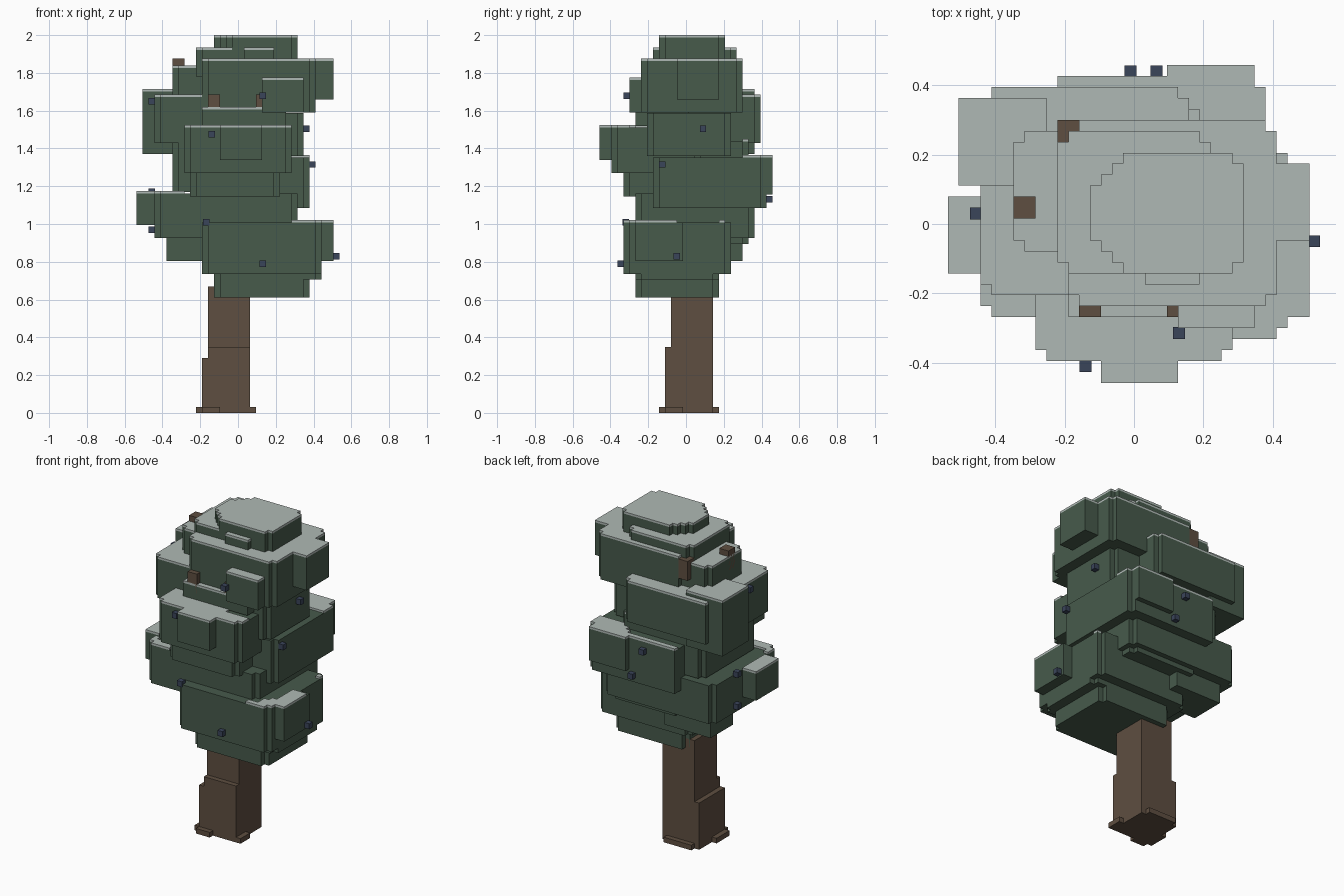
import bpy, bmesh

if "Cube" in bpy.data.objects:
    bpy.data.objects.remove(bpy.data.objects["Cube"])

V = 0.0316        # grid cell size
SNOW = 0.013      # frost thickness


def material(name, rgb):
    m = bpy.data.materials.new(name)
    m.diffuse_color = (*rgb, 1)
    m.use_nodes = True
    m.node_tree.nodes["Principled BSDF"].inputs["Base Color"].default_value = m.diffuse_color
    return m


GREEN = material("leaf green", (0.063, 0.103, 0.071))
WHITE = material("frosted top", (0.43, 0.485, 0.46))
BROWN = material("bark brown", (0.112, 0.077, 0.052))
BLUE = material("berry blue", (0.042, 0.058, 0.102))


def footprint(x0, x1, y0, y1, left=0, right=0):
    """Grid cells of a rectangle with stair-stepped corners on each half."""
    return {(i, j) for i in range(x0, x1) for j in range(y0, y1)
            if min(i - x0, x1 - 1 - i) + min(j - y0, y1 - 1 - j)
            >= (left if 2 * i < x0 + x1 else right)}


def add_object(name, bm, mat):
    me = bpy.data.meshes.new(name)
    bm.to_mesh(me)
    bm.free()
    me.materials.append(mat)
    bpy.context.collection.objects.link(bpy.data.objects.new(name, me))


def prism(name, cells, z0, z1, mat):
    """Extrude a set of grid cells between two heights."""
    bm = bmesh.new()
    verts = {}

    def vert(i, j):
        if (i, j) not in verts:
            verts[i, j] = bm.verts.new((i * V, (j + 0.5) * V, z1))
        return verts[i, j]

    for i, j in sorted(cells):
        bm.faces.new([vert(i, j), vert(i + 1, j), vert(i + 1, j + 1), vert(i, j + 1)])
    bmesh.ops.dissolve_limit(bm, angle_limit=0.01, verts=bm.verts[:], edges=bm.edges[:])
    ext = bmesh.ops.extrude_face_region(bm, geom=bm.faces[:])
    for v in ext["geom"]:
        if isinstance(v, bmesh.types.BMVert):
            v.co.z = z0
    bmesh.ops.recalc_face_normals(bm, faces=bm.faces[:])
    add_object(name, bm, mat)


clumps, cells = {}, {}


def clump(name, x0, x1, y0, y1, z0, z1, left=1, right=1):
    clumps[name] = (x0, x1, y0, y1, z0, z1)
    cells[name] = footprint(x0, x1, y0, y1, left, right)


def tuft(parent, side, start, end, depth):
    """Square block growing out of one side of a clump, level with its top."""
    x0, x1, y0, y1, z0, z1 = clumps[parent]
    box = {"left": (x0 - depth, x0 + 4, start, end),
           "right": (x1 - 4, x1 + depth, start, end),
           "front": (start, end, y0 - depth, y0 + 3),
           "back": (start, end, y1 - 3, y1 + depth)}[side]
    clump(f"{parent}_{side}_tuft", *box, z0 + 0.07, z1, 0, 0)


# Leaf clumps from the ground up: x and y in cells, heights in units
clump("bottom", -4, 12, -9, 5, 0.61, 0.80)
clump("bottom_right", 7, 14, -9, 5, 0.705, 0.80)
clump("low", -6, 14, -11, 7, 0.735, 1.02)
tuft("low", "right", -9, -1, 2)
tuft("low", "left", 2, 9, 6)
clump("wide", -14, 10, -9, 11, 0.925, 1.175)
tuft("wide", "left", -5, 2, 3)
clump("wide_under", -6, 9, 0, 10, 0.895, 1.0)
clump("back", -7, 12, -6, 13, 1.085, 1.365, 0, 1)
tuft("back", "back", 3, 11, 1)
clump("middle", -11, 7, -7, 10, 1.17, 1.45)
clump("front", -9, 9, -13, 2, 1.27, 1.525)
tuft("front", "front", -3, 4, 2)
clump("front_under", -8, 7, -11, 0, 1.145, 1.30)
clump("core", -6, 11, -7, 7, 1.36, 1.60)
clump("upper_left", -14, 5, -7, 12, 1.43, 1.685)
clump("upper_corner", -16, -8, 3, 11, 1.37, 1.715, 0, 0)
clump("front_ledge", -6, 8, -9, 0, 1.52, 1.62, 0, 0)
clump("upper", -6, 13, -8, 9, 1.59, 1.875)
tuft("upper", "right", -2, 5, 3)
clump("upper_front", 4, 11, -10, -5, 1.59, 1.775, 0, 0)
clump("shoulder", -11, 6, -3, 8, 1.68, 1.84)
clump("crown_base", -7, 7, -5, 8, 1.78, 1.935)
tuft("crown_base", "front", 1, 6, 1)
clump("crown_top", -4, 10, -5, 6, 1.87, 2.0, 3, 1)

# Find the clump that meets the sky over each cell
sky = {}
for name, c in clumps.items():
    for cell in cells[name]:
        if cell not in sky or clumps[sky[cell]][5] < c[5]:
            sky[cell] = name

# Leaves, each with frost on its open top
for name, c in clumps.items():
    prism(name + "_leaves", cells[name], c[4], c[5] - SNOW, GREEN)
    open_top = {cell for cell in cells[name] if sky[cell] == name}
    if open_top:
        prism(name + "_frost", open_top, c[5] - SNOW, c[5], WHITE)

# Trunk with a stepped foot
prism("trunk", footprint(-5, 2, -3, 4), 0, 0.67, BROWN)
prism("trunk_front", footprint(-5, 2, -4, -3), 0, 0.35, BROWN)
prism("trunk_left", footprint(-6, -5, -4, 4), 0, 0.29, BROWN)

# Roots, one cell high
prism("front_root", footprint(-6, -3, -5, -4), 0, V, BROWN)
prism("left_root", footprint(-7, -6, -4, 0), 0, V, BROWN)
prism("right_root", footprint(2, 3, -4, -1), 0, V, BROWN)
prism("back_root", footprint(-5, 1, 4, 5), 0, V, BROWN)

# Branch ends, two cells wide
for name, x, y, top in (("front_branch", -5, -9, 1.685), ("side_branch", 3, -9, 1.685),
                        ("top_branch", -11, 0, 1.875), ("back_branch", -7, 7, 1.86)):
    prism(name, footprint(x, x + 2, y, y + 2), top - 0.12, top, BROWN)


def berry(parent, side, along, z, out=0.45 * V):
    """Small cube on one side of a clump."""
    x0, x1, y0, y1 = clumps[parent][:4]
    pos = {"left": (x0 * V - out, along, z),
           "right": (x1 * V + out, along, z),
           "front": (along, (y0 + 0.5) * V - out, z),
           "back": (along, (y1 + 0.5) * V + out, z)}[side]
    bm = bmesh.new()
    bmesh.ops.create_cube(bm, size=0.034)
    bmesh.ops.translate(bm, verts=bm.verts[:], vec=pos)
    add_object("berry", bm, BLUE)


# Berries
berry("low", "front", 0.13, 0.79)
berry("low", "front", -0.168, 1.01, -0.4 * V)
berry("low_right_tuft", "right", -0.05, 0.83)
berry("wide", "left", 0.15, 1.17)
berry("wide", "left", 0.15, 0.97)
berry("back", "right", -0.125, 1.315)
berry("back", "back", -0.01, 1.30)
berry("back", "back", 0.065, 1.13)
berry("core", "right", 0.09, 1.505)
berry("front", "front", -0.14, 1.475)
berry("upper_left", "left", 0.03, 1.65)
berry("upper_front", "front", 0.13, 1.68)
